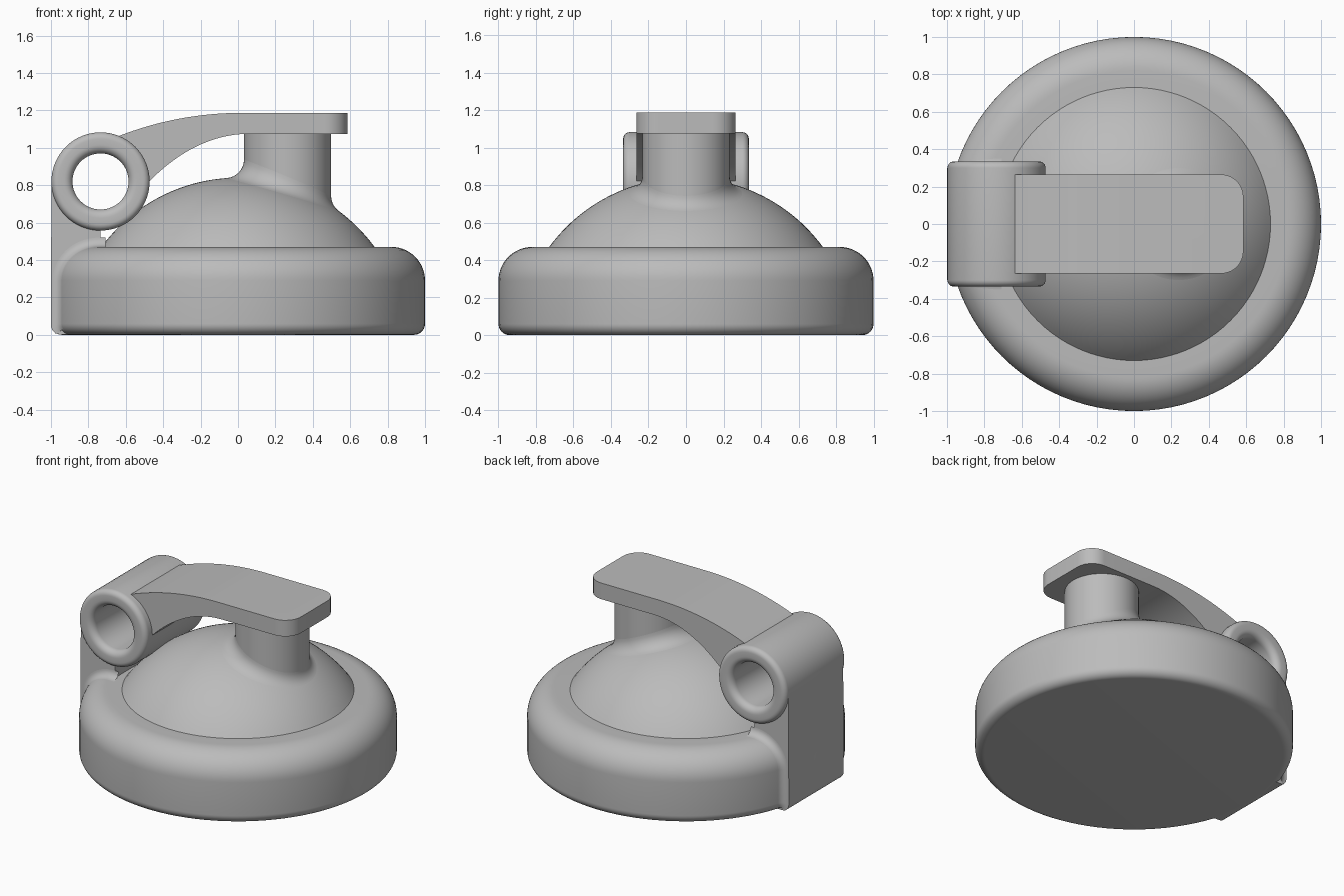
import bpy, bmesh, math
from mathutils import Vector, Matrix

cube = bpy.data.objects.get("Cube")
if cube:
    bpy.data.objects.remove(cube, do_unlink=True)

grey = bpy.data.materials.new("plain_grey")
grey.use_nodes = True
GREY = (0.5, 0.5, 0.5, 1)
grey.diffuse_color = GREY
grey.node_tree.nodes["Principled BSDF"].inputs["Base Color"].default_value = GREY


def finish(name, bm, recalc=True):
    if recalc:
        bmesh.ops.recalc_face_normals(bm, faces=bm.faces)
    mesh = bpy.data.meshes.new(name)
    bm.to_mesh(mesh)
    bm.free()
    mesh.materials.append(grey)
    obj = bpy.data.objects.new(name, mesh)
    bpy.context.collection.objects.link(obj)
    bpy.ops.object.select_all(action='DESELECT')
    obj.select_set(True)
    bpy.context.view_layer.objects.active = obj
    bpy.ops.object.shade_smooth_by_angle(angle=math.radians(32))
    return obj


def arc(cx, cz, r, a0, a1, n=10):
    angles = [math.radians(a0 + (a1 - a0) * i / n) for i in range(n + 1)]
    return [(cx + r * math.cos(a), cz + r * math.sin(a)) for a in angles]


def bezier(a, b, c, n=16):
    a, b, c = Vector(a), Vector(b), Vector(c)
    return [tuple(a * (1 - t) ** 2 + b * 2 * t * (1 - t) + c * t * t)
            for t in (i / n for i in range(n + 1))]


def lathe(name, profile, matrix=Matrix(), closed=False, steps=96):
    """Spin a radius/height profile around the z axis."""
    bm = bmesh.new()
    verts = [bm.verts.new((r, 0, z)) for r, z in profile]
    pairs = list(zip(verts, verts[1:]))
    if closed:
        pairs.append((verts[-1], verts[0]))
    edges = [bm.edges.new(p) for p in pairs]
    bmesh.ops.spin(bm, geom=verts + edges, axis=(0, 0, 1), cent=(0, 0, 0),
                   angle=math.tau, steps=steps, use_duplicate=False)
    bmesh.ops.remove_doubles(bm, verts=bm.verts, dist=1e-4)
    bm.transform(matrix)
    return finish(name, bm)


def prism(outline, half_width):
    """Extrude an x/z outline symmetrically along y."""
    bm = bmesh.new()
    face = bm.faces.new([bm.verts.new((x, -half_width, z)) for x, z in outline])
    side = bmesh.ops.extrude_face_region(bm, geom=[face])["geom"]
    bmesh.ops.translate(bm, vec=(0, 2 * half_width, 0),
                        verts=[v for v in side if isinstance(v, bmesh.types.BMVert)])
    return bm


def fillet(name, rows, radius, n=8):
    """Rolling-ball blend; each row is (ball centre, contact a, contact b)."""
    bm = bmesh.new()
    grid = []
    for centre, a, b in rows:
        da, db = (a - centre).normalized(), (b - centre).normalized()
        grid.append([bm.verts.new(centre + radius * da.slerp(db, i / n))
                     for i in range(n + 1)])
    for r0, r1 in zip(grid, grid[1:]):
        for i in range(n):
            bm.faces.new((r0[i], r0[i + 1], r1[i + 1], r1[i]))
    bmesh.ops.remove_doubles(bm, verts=bm.verts, dist=1e-5)
    bm.faces.ensure_lookup_table()
    bm.normal_update()
    f = bm.faces[0]
    if f.normal.dot(rows[0][0] - f.calc_center_median()) < 0:
        bmesh.ops.reverse_faces(bm, faces=bm.faces)
    finish(name, bm, recalc=False)


# Round base
RIM = 0.47
lathe("base", [(0, 0)] + arc(0.94, 0.06, 0.06, -90, 0) +
      arc(0.82, RIM - 0.18, 0.18, 0, 90, 14) + [(0.72, RIM), (0, RIM)])

# Dome
DOME_R, DOME_Z = 0.905, -0.065
edge = math.degrees(math.asin((RIM - DOME_Z) / DOME_R))
lathe("dome", [(0, RIM)] + arc(0, DOME_Z, DOME_R, edge, 90, 24))

# Spout and its blend into the dome
SPOUT_X, SPOUT_R, BLEND = 0.265, 0.233, 0.1
lathe("spout", [(0, 0.6), (SPOUT_R, 0.6), (SPOUT_R, 1.09), (0, 1.09)],
      Matrix.Translation((SPOUT_X, 0, 0)))
rows = []
dome_centre = Vector((0, 0, DOME_Z))
for i in range(97):
    a = math.tau * i / 96
    out = Vector((math.cos(a), math.sin(a), 0))
    c = Vector((SPOUT_X, 0, 0)) + out * (SPOUT_R + BLEND)
    c.z = DOME_Z + math.sqrt((DOME_R + BLEND) ** 2 - c.x ** 2 - c.y ** 2)
    rows.append((c, c - out * BLEND, c + (dome_centre - c).normalized() * BLEND))
fillet("spout_blend", rows, BLEND)

# Hinge barrel
HX, HZ, HR, HOLE, HALF = -0.735, 0.82, 0.2625, 0.15, 0.335
o, i_ = 0.035, 0.045
ring = (arc(HR - o, HALF - o, o, 0, 90, 6) + arc(HOLE + i_, HALF - i_, i_, 90, 180, 6) +
        arc(HOLE + i_, i_ - HALF, i_, 180, 270, 6) + arc(HR - o, o - HALF, o, 270, 360, 6))
lathe("hinge_barrel", ring,
      Matrix.Translation((HX, 0, HZ)) @ Matrix.Rotation(math.pi / 2, 4, 'X'),
      closed=True, steps=64)

# Hinge block
BLOCK = 0.3
finish("hinge_block", prism([(HX, 0.002)] + arc(-0.95, 0.052, 0.05, 270, 180, 6) +
                            [(-0.9975, HZ)] + arc(HX, HZ, 0.2, 180, 270, 12), BLOCK))

# Blends between block and base
F = 0.05
for side, label in ((1, "back"), (-1, "front")):
    rows = []
    contacts = (arc(0.94, 0.06, 0.06, -30, 0, 4), arc(0.82, RIM - 0.18, 0.18, 0, 90, 14))
    centres = (arc(0.94, 0.06, 0.06 + F, -30, 0, 4), arc(0.82, RIM - 0.18, 0.18 + F, 0, 90, 14))
    pairs = [p for cs, ps in zip(centres, contacts) for p in zip(cs, ps)]
    pairs.append(((0.79, RIM + F), (0.79, RIM)))
    for (rc, zc), (rp, zp) in pairs:
        y = BLOCK + F
        x = -math.sqrt(rc * rc - y * y)
        c = Vector((x, side * y, zc))
        rows.append((c, Vector((x, side * BLOCK, zc)),
                     Vector((x * rp / rc, side * y * rp / rc, zp))))
    fillet(label + "_block_blend", rows, F)

# Lever arm with rounded tip corners
TIP = 0.585
bm = prism(bezier((-0.64, 1.062), (-0.32, 1.187), (0.03, 1.187)) +
           [(TIP, 1.187), (TIP, 1.075)] +
           bezier((0.05, 1.075), (-0.23, 1.068), (-0.475, 0.82)) +
           [(-0.55, 0.82), (-0.66, 1.05)], 0.265)
corners = [e for e in bm.edges if all(v.co.x > TIP - 0.01 for v in e.verts)
           and abs(e.verts[0].co.y - e.verts[1].co.y) < 0.01]
bmesh.ops.bevel(bm, geom=corners, offset=0.12, offset_type='OFFSET', segments=10,
                profile=0.5, affect='EDGES')
finish("lever_arm", bm)
